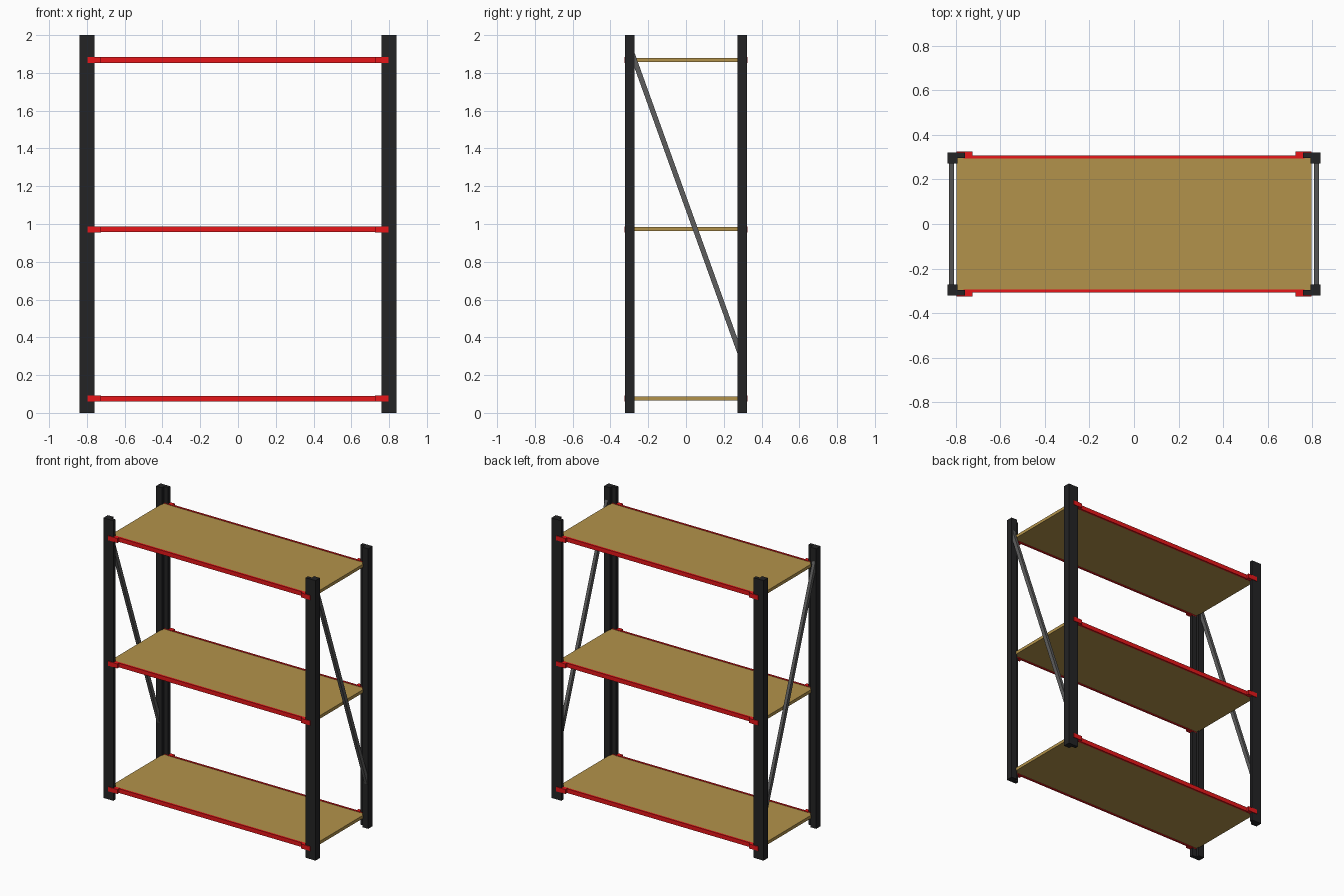
import bpy, bmesh
from mathutils import Vector

if "Cube" in bpy.data.objects:
    bpy.data.objects.remove(bpy.data.objects["Cube"])


def material(name, rgb):
    m = bpy.data.materials.new(name)
    m.diffuse_color = (*rgb, 1)
    m.use_nodes = True
    m.node_tree.nodes["Principled BSDF"].inputs["Base Color"].default_value = m.diffuse_color
    return m


BLACK = material("black_steel", (0.017, 0.017, 0.018))
RED = material("red_steel", (0.80, 0.008, 0.010))
WOOD = material("chipboard", (0.45, 0.29, 0.07))
GREY = material("grey_steel", (0.11, 0.11, 0.11))


def finish(name, bm, mat):
    bmesh.ops.recalc_face_normals(bm, faces=bm.faces[:])
    me = bpy.data.meshes.new(name)
    bm.to_mesh(me)
    bm.free()
    me.materials.append(mat)
    ob = bpy.data.objects.new(name, me)
    bpy.context.collection.objects.link(ob)
    return ob


def box(name, lo, hi, mat):
    lo, hi = Vector(lo), Vector(hi)
    bm = bmesh.new()
    bmesh.ops.create_cube(bm, size=1)
    for v in bm.verts:
        v.co = (lo + hi) / 2 + v.co * (hi - lo)
    return finish(name, bm, mat)


def prism(name, points, direction, mat):
    bm = bmesh.new()
    face = bm.faces.new([bm.verts.new(p) for p in points])
    ext = bmesh.ops.extrude_face_region(bm, geom=[face])
    verts = [g for g in ext["geom"] if isinstance(g, bmesh.types.BMVert)]
    bmesh.ops.translate(bm, verts=verts, vec=direction)
    return finish(name, bm, mat)


def span(s, a, b):
    return sorted((s * a, s * b))


SIDES = ((1, "right"), (-1, "left"))
DEPTHS = ((-1, "front"), (1, "back"))
LEVELS = ((0.075, "bottom"), (0.972, "middle"), (1.868, "top"))

# Uprights: L-shaped section with the flange on the outer face
SECTION = [(0.838, 0.322), (0.838, 0.272), (0.792, 0.272),
           (0.792, 0.297), (0.760, 0.297), (0.760, 0.322)]
for sx, side in SIDES:
    for sy, depth in DEPTHS:
        prism(f"{depth}_{side}_upright",
              [(sx * x, sy * y, 0) for x, y in SECTION], (0, 0, 2), BLACK)

# Shelf boards, beams and beam end brackets
for z, level in LEVELS:
    box(f"{level}_shelf", (-0.798, -0.296, z - 0.010),
        (0.798, 0.296, z + 0.012), WOOD)
    for sy, depth in DEPTHS:
        y0, y1 = span(sy, 0.294, 0.308)
        box(f"{level}_{depth}_beam", (-0.765, y0, z - 0.015),
            (0.765, y1, z + 0.015), RED)
        for sx, side in SIDES:
            x0, x1 = span(sx, 0.725, 0.798)
            y0, y1 = span(sy, 0.296, 0.326)
            box(f"{level}_{depth}_{side}_bracket", (x0, y0, z - 0.016),
                (x1, y1, z + 0.016), RED)

# Diagonal side braces, high at the front and low at the back
for sx, side in SIDES:
    x0, x1 = span(sx, 0.809, 0.831)
    prism(f"{side}_brace",
          [(x0, -0.278, 1.922), (x0, 0.278, 0.378),
           (x0, 0.278, 0.298), (x0, -0.278, 1.842)], (x1 - x0, 0, 0), GREY)
